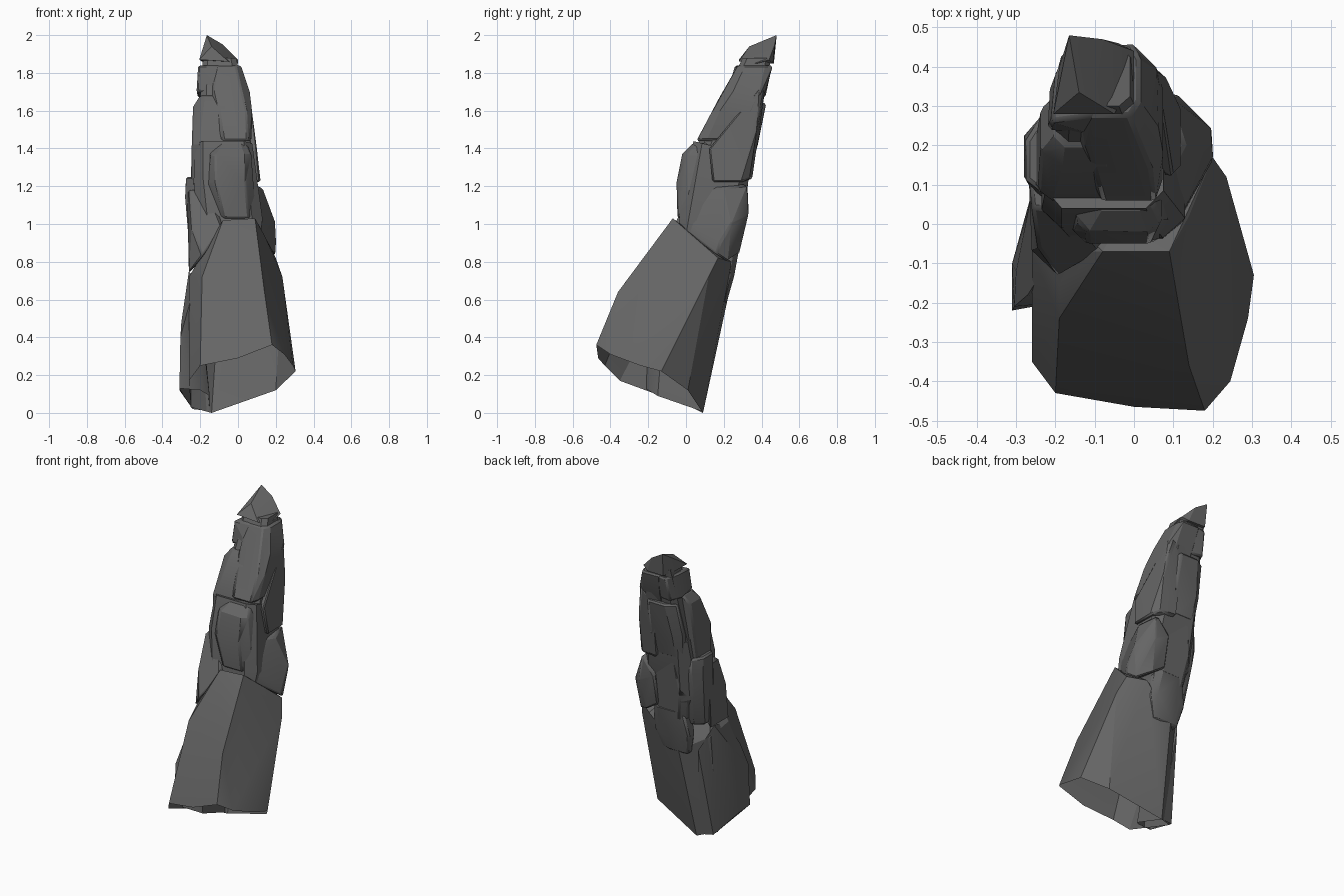
import bpy
import bmesh
import math
import random
from mathutils import Vector

random.seed(4)

default_cube = bpy.data.objects.get("Cube")
if default_cube:
    bpy.data.objects.remove(default_cube, do_unlink=True)

# One dark stone colour for the whole spire
stone = bpy.data.materials.new("dark_grey_stone")
stone.use_nodes = True
stone.diffuse_color = (0.13, 0.13, 0.13, 1)
shader = next(n for n in stone.node_tree.nodes if n.type == "BSDF_PRINCIPLED")
shader.inputs["Base Color"].default_value = stone.diffuse_color
shader.inputs["Roughness"].default_value = 0.9

# Direction the hollow underside of the foot faces
UNDERSIDE = Vector((0, -0.5, -0.86))


def hull_rock(name, points, bevel=0.01, hollow=False):
    """Wrap a convex rock around points and chip its sharp edges."""
    mesh = bpy.data.meshes.new(name)
    bm = bmesh.new()
    for point in points:
        bm.verts.new(point)
    result = bmesh.ops.convex_hull(bm, input=bm.verts)
    unused = set(result["geom_interior"]) | set(result["geom_unused"])
    loose = [g for g in unused if isinstance(g, bmesh.types.BMVert) and g.is_valid]
    bmesh.ops.delete(bm, geom=loose, context="VERTS")
    bmesh.ops.recalc_face_normals(bm, faces=bm.faces)
    if hollow:
        bm.normal_update()
        below = [f for f in bm.faces if f.normal.dot(UNDERSIDE) > 0.75]
        bmesh.ops.delete(bm, geom=below, context="FACES")
    bmesh.ops.dissolve_limit(bm, angle_limit=math.radians(6),
                             verts=bm.verts, edges=bm.edges)
    bm.to_mesh(mesh)
    bm.free()
    mesh.materials.append(stone)
    rock = bpy.data.objects.new(name, mesh)
    bpy.context.collection.objects.link(rock)
    if bevel:
        chip = rock.modifiers.new("chipped_edges", "BEVEL")
        chip.width = bevel
        chip.segments = 1
        chip.limit_method = "ANGLE"
        chip.angle_limit = math.radians(40)
    bpy.ops.object.select_all(action="DESELECT")
    rock.select_set(True)
    bpy.context.view_layer.objects.active = rock
    bpy.ops.object.shade_smooth_by_angle(angle=math.radians(20))


def ring(z, x0, x1, y0, y1, tilt, corner, rough):
    """Eight-sided section with cut corners, sloping along y by tilt."""
    points = []
    middle = (y0 + y1) / 2
    for x, inner_x in ((x0, 1), (x1, -1)):
        for y, inner_y in ((y0, 1), (y1, -1)):
            cut_x = inner_x * corner * (x1 - x0) * random.uniform(1 - rough, 1 + rough)
            cut_y = inner_y * corner * (y1 - y0) * random.uniform(1 - rough, 1 + rough)
            for px, py in ((x + cut_x, y), (x, y + cut_y)):
                points.append(Vector((px, py, z + tilt * (py - middle))))
    return points


def stacked_rock(name, rings, tilt=0.0, corner=0.2, bevel=0.01, rough=0.4):
    """Rock from stacked sections, each given as z, x range and y range."""
    points = []
    for section in rings:
        points += ring(*section, tilt, corner, rough)
    hull_rock(name, points, bevel)


# Broad leaning foot, hollow underneath
hull_rock("foot", [
    # lower rim
    (.18, -.475, .36), (0, -.465, .29), (-.2, -.43, .25), (-.26, -.35, .17),
    (-.25, .03, .03), (-.14, .09, 0), (.2, .01, .12), (.245, -.4, .31),
    (.29, -.24, .25), (.305, -.13, .22),
    # shoulders
    (.14, -.36, .64), (-.19, -.24, .72), (.235, .12, .72), (-.26, -.07, .72),
    (-.1, .22, .6), (-.25, .1, .68),
    # upper rim
    (-.08, -.07, 1.02), (.09, -.07, 1.03), (.14, .02, .94), (-.19, -.15, .8),
    (.2, .17, .82), (.1, .24, .8),
], bevel=0, hollow=True)

# Slabs leaning on the foot
hull_rock("right_slab", [
    (-.31, -.22, .13), (-.31, -.1, .12), (-.24, .06, .02), (-.15, .08, .01),
    (-.15, -.15, .09), (-.2, -.2, .12), (-.305, -.21, .4), (-.3, -.12, .48),
    (-.27, -.18, .53), (-.26, .08, .75), (-.2, .16, .6), (-.22, -.1, .7),
], bevel=0, hollow=True)
stacked_rock("back_strip", [
    (.58, -.16, .02, .16, .215), (.72, -.19, .07, .17, .255),
    (.88, -.16, .06, .14, .285)], tilt=.1)

# Hidden core that fills the cracks
stacked_rock("core", [
    (.92, -.2, .12, -.04, .25), (1.0, -.22, .13, -.035, .29),
    (1.2, -.235, .1, -.01, .31), (1.4, -.225, .075, .04, .35)],
    tilt=-.25, corner=.15, bevel=0, rough=.1)
stacked_rock("upper_core", [
    (1.3, -.225, .075, .04, .32), (1.6, -.21, .055, .165, .4),
    (1.88, -.185, -.01, .3, .45)], corner=.15, bevel=0, rough=.1)

# Middle ring of boulders
hull_rock("front_right_boulder", [
    (-.26, .04, 1.18), (-.16, .03, 1.18), (-.11, -.02, 1.06), (-.08, -.07, .98),
    (-.19, -.135, .83), (-.26, -.07, .74), (-.26, .12, .74), (-.245, -.06, .98),
    (-.27, .16, 1.18), (-.12, .1, 1.18), (-.1, .1, .9)])
stacked_rock("front_boulder", [
    (1.03, -.1, .095, -.045, .16), (1.22, -.16, .085, -.05, .2),
    (1.37, -.15, .07, -.02, .2), (1.43, -.1, .045, .04, .2)])
hull_rock("left_boulder", [
    (.2, .24, 1.0), (.205, .18, .9), (.11, .33, 1.05), (.13, .2, 1.19),
    (.09, .325, 1.21), (.06, .06, 1.2), (.1, -.015, 1.04), (.11, 0, .96),
    (.2, .16, .84), (.17, .22, .8), (.09, .28, .84), (0, .1, .92),
    (0, .2, 1.21), (0, .33, 1.1), (0, .29, .9)])
stacked_rock("back_boulder", [
    (.82, -.17, .06, .1, .27), (1.0, -.2, .08, .1, .305),
    (1.23, -.18, .07, .15, .33)])
stacked_rock("back_right_boulder", [
    (.78, -.25, -.1, .02, .2), (1.0, -.255, -.12, .04, .26),
    (1.14, -.28, -.12, .06, .28), (1.25, -.275, -.15, .08, .28)], corner=.25)

# Upper interlocking blocks
hull_rock("left_block", [
    (.12, .14, 1.22), (.12, .29, 1.22), (.08, .335, 1.24), (.1, .12, 1.4),
    (.1, .19, 1.43), (.08, .3, 1.54), (.06, .385, 1.72), (.08, .375, 1.5),
    (.03, .42, 1.72), (-.03, .35, 1.24), (-.04, .15, 1.24), (-.04, .4, 1.6),
    (-.02, .2, 1.45)])
stacked_rock("right_block", [
    (1.2, -.25, -.02, .04, .26), (1.42, -.245, 0, .06, .29),
    (1.62, -.238, -.02, .15, .32), (1.68, -.2, -.06, .2, .34)])
stacked_rock("upper_block", [
    (1.44, -.1, .072, .055, .3), (1.6, -.14, .074, .14, .38),
    (1.7, -.15, .062, .2, .42), (1.84, -.14, .015, .275, .46)], corner=.17)
stacked_rock("back_block", [
    (1.26, -.2, 0, .2, .335), (1.42, -.215, .03, .2, .38),
    (1.64, -.2, .02, .25, .425)])
hull_rock("collar_block", [
    (-.212, .26, 1.84), (-.22, .24, 1.7), (-.08, .22, 1.7), (-.06, .28, 1.84),
    (-.2, .38, 1.84), (-.17, .455, 1.83), (-.215, .34, 1.67),
    (-.18, .42, 1.67), (-.05, .4, 1.67), (-.05, .45, 1.84)])

# Pointed tip
hull_rock("tip", [
    (-.165, .48, 2), (-.08, .47, 1.95), (0, .44, 1.87), (0, .37, 1.85),
    (-.05, .28, 1.86), (-.14, .335, 1.94), (-.205, .28, 1.87),
    (-.19, .4, 1.86), (-.16, .465, 1.85), (-.04, .46, 1.85),
], bevel=0)
